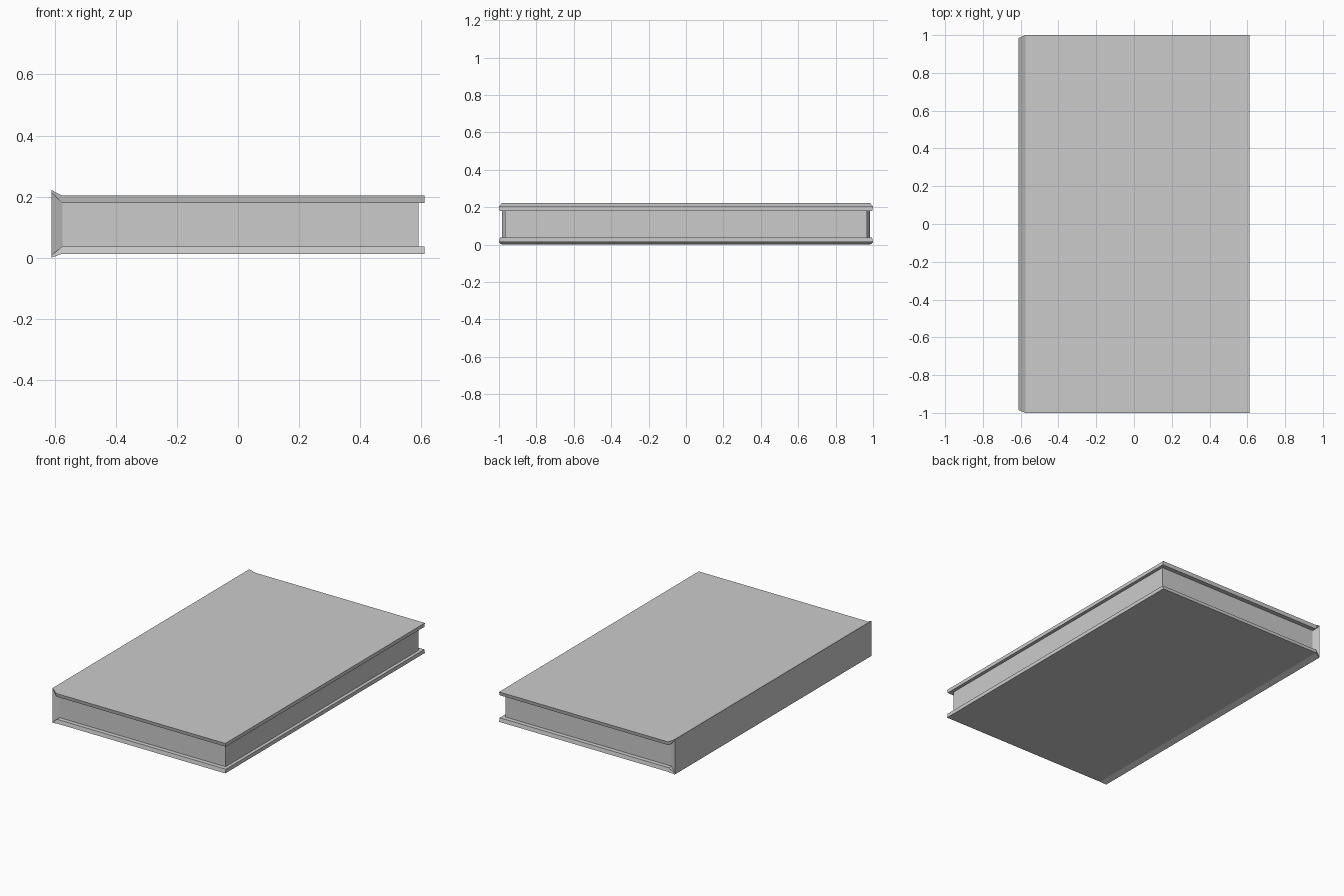
import bpy
import bmesh

cube = bpy.data.objects.get("Cube")
if cube:
    bpy.data.objects.remove(cube, do_unlink=True)

# One plain grey for the whole book
grey = bpy.data.materials.new("plain_grey")
grey.use_nodes = True
colour = (0.6, 0.6, 0.6, 1)
grey.diffuse_color = colour
grey.node_tree.nodes["Principled BSDF"].inputs["Base Color"].default_value = colour


def loft(name, sections):
    """Join cross-sections (x, half width and z below, half width and z above)."""
    bm = bmesh.new()
    rings = []
    for x, y0, z0, y1, z1 in sections:
        corners = [(-y0, z0), (y0, z0), (y1, z1), (-y1, z1)]
        rings.append([bm.verts.new((x, y, z)) for y, z in corners])
    for a, b in zip(rings, rings[1:]):
        for i in range(4):
            j = (i + 1) % 4
            bm.faces.new((a[i], a[j], b[j], b[i]))
    bm.faces.new(rings[0])
    bm.faces.new(rings[-1])
    bmesh.ops.recalc_face_normals(bm, faces=bm.faces)
    mesh = bpy.data.meshes.new(name)
    bm.to_mesh(mesh)
    bm.free()
    mesh.materials.append(grey)
    obj = bpy.data.objects.new(name, mesh)
    bpy.context.collection.objects.link(obj)
    return obj


SPINE, HINGE, EDGE, PAGE_EDGE = -0.611, -0.575, 0.611, 0.59
SPINE_Y, PAGE_Y, IN_Y = 0.985, 0.967, 0.995

# Cover boards, flaring out to the spine
loft("bottom_cover", [
    (SPINE, SPINE_Y, 0, SPINE_Y, 0.007),
    (HINGE, 1, 0.013, IN_Y, 0.037),
    (EDGE, 1, 0.013, IN_Y, 0.037)])
loft("top_cover", [
    (SPINE, SPINE_Y, 0.215, SPINE_Y, 0.222),
    (HINGE, IN_Y, 0.18, 1, 0.203),
    (EDGE, IN_Y, 0.18, 1, 0.203)])

# Spine, narrowing into the page block
loft("spine", [
    (SPINE, SPINE_Y, 0.007, SPINE_Y, 0.215),
    (HINGE, PAGE_Y, 0.037, PAGE_Y, 0.18)])

# Page block, set back from the cover edges
loft("pages", [
    (HINGE, PAGE_Y, 0.037, PAGE_Y, 0.18),
    (PAGE_EDGE, PAGE_Y, 0.037, PAGE_Y, 0.18)])
